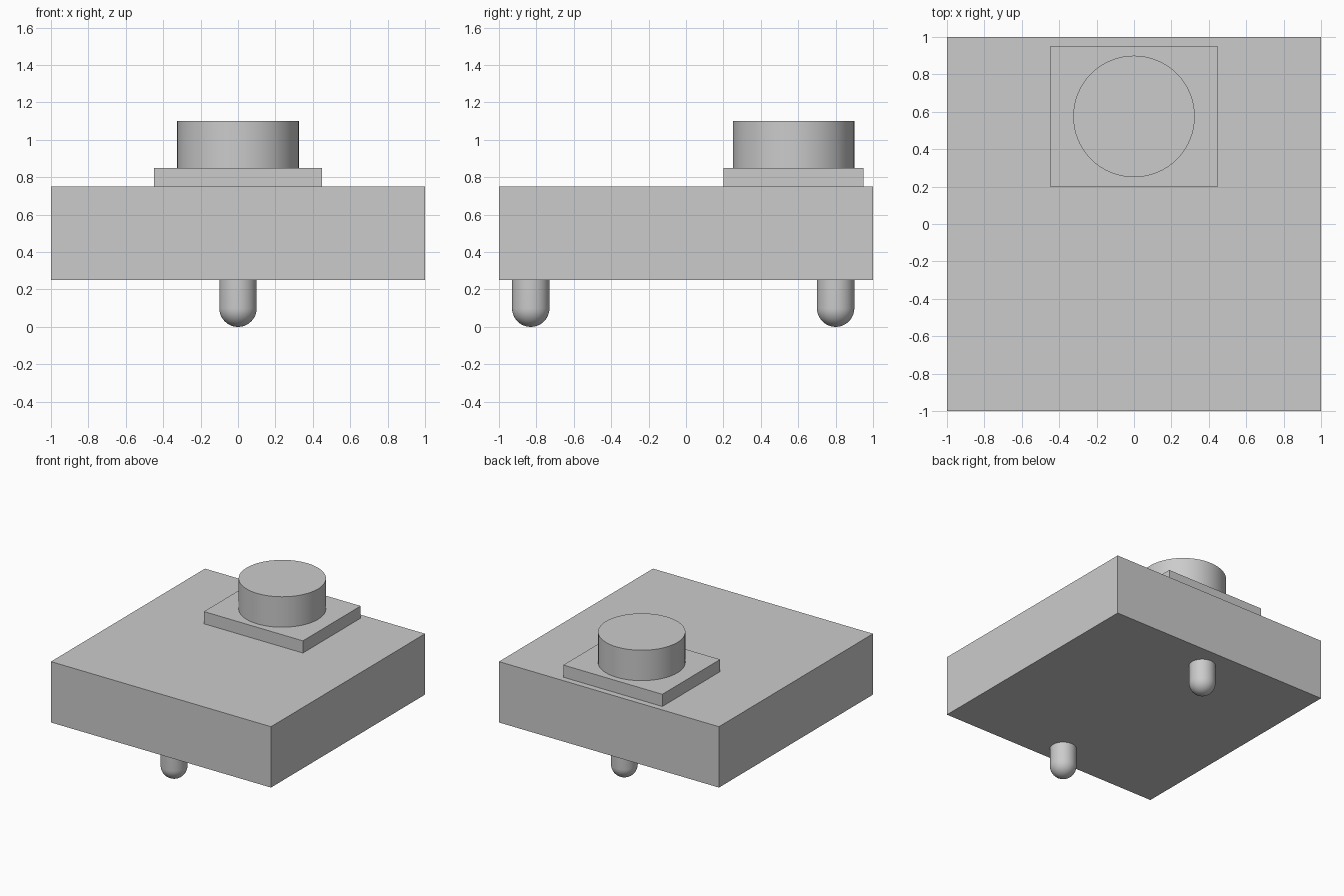
import bpy
import bmesh
import math
from mathutils import Matrix

cube = bpy.data.objects.get("Cube")
if cube:
    bpy.data.objects.remove(cube, do_unlink=True)

grey = bpy.data.materials.new("light_grey")
grey.use_nodes = True
grey.diffuse_color = (0.6, 0.6, 0.6, 1)
grey.node_tree.nodes["Principled BSDF"].inputs["Base Color"].default_value = (0.6, 0.6, 0.6, 1)


def add_part(name, bm, location, smooth=False):
    mesh = bpy.data.meshes.new(name)
    bmesh.ops.recalc_face_normals(bm, faces=bm.faces)
    bm.to_mesh(mesh)
    bm.free()
    mesh.materials.append(grey)
    obj = bpy.data.objects.new(name, mesh)
    obj.location = location
    bpy.context.collection.objects.link(obj)
    if smooth:
        bpy.ops.object.select_all(action="DESELECT")
        obj.select_set(True)
        bpy.context.view_layer.objects.active = obj
        bpy.ops.object.shade_smooth_by_angle(angle=math.radians(35))
    return obj


def box(name, size, location):
    bm = bmesh.new()
    bmesh.ops.create_cube(bm, size=1, matrix=Matrix.Diagonal((*size, 1)))
    return add_part(name, bm, location)


def lathe(name, profile, location, steps=64):
    """Spin an (r, z) profile around the vertical axis."""
    bm = bmesh.new()
    verts = [bm.verts.new((r, 0, z)) for r, z in profile]
    edges = [bm.edges.new(pair) for pair in zip(verts, verts[1:])]
    bmesh.ops.spin(bm, geom=verts + edges, cent=(0, 0, 0), axis=(0, 0, 1),
                   angle=math.tau, steps=steps)
    bmesh.ops.remove_doubles(bm, verts=bm.verts, dist=1e-5)
    return add_part(name, bm, location, smooth=True)


# Main body
box("body", (2, 2, 0.5), (0, 0, 0.5))

# Raised plate and round button near the back edge
box("button_plate", (0.9, 0.75, 0.1), (0, 0.575, 0.8))
radius, height = 0.325, 0.25
lathe("button", [(0, 0), (radius, 0), (radius, height), (0, height)], (0, 0.575, 0.85))

# Round-ended pegs underneath
peg_r = 0.1
dome = [(peg_r * math.sin(a), peg_r - peg_r * math.cos(a))
        for a in (i * math.pi / 24 for i in range(13))]
for name, y in (("front_peg", -0.83), ("back_peg", 0.8)):
    lathe(name, dome + [(peg_r, 0.25), (0, 0.25)], (0, y, 0), steps=48)
